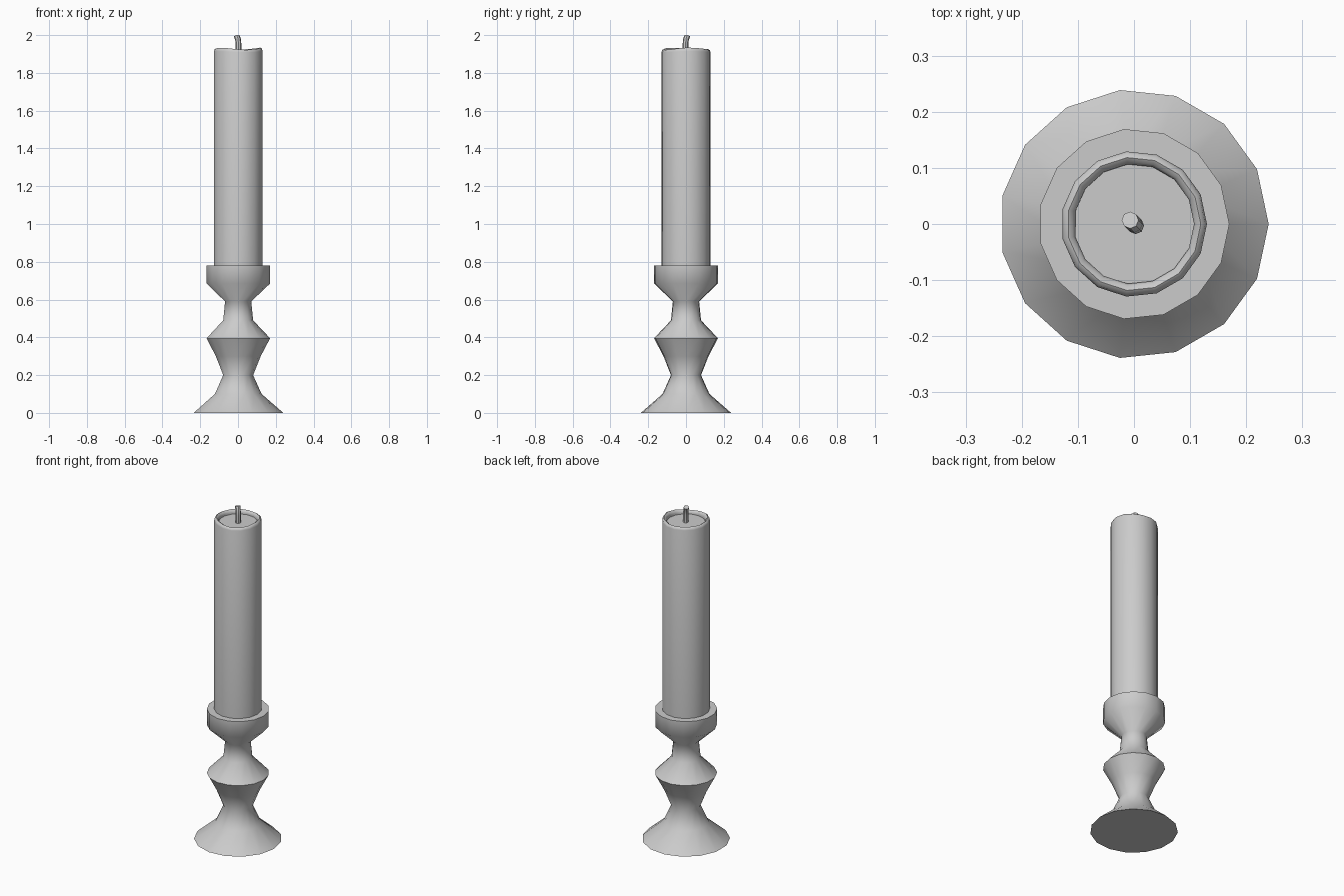
import bpy, bmesh, math
from mathutils import Vector

if "Cube" in bpy.data.objects:
    bpy.data.objects.remove(bpy.data.objects["Cube"])

SIDES = 15


def finish(name, bm, angle):
    bmesh.ops.recalc_face_normals(bm, faces=bm.faces)
    mesh = bpy.data.meshes.new(name)
    bm.to_mesh(mesh)
    bm.free()
    obj = bpy.data.objects.new(name, mesh)
    bpy.context.collection.objects.link(obj)
    bpy.ops.object.select_all(action='DESELECT')
    obj.select_set(True)
    bpy.context.view_layer.objects.active = obj
    bpy.ops.object.shade_smooth_by_angle(angle=math.radians(angle))
    return obj


def skin_rings(name, rings, angle, cap_start=True):
    """Bridge a list of closed point rings and cap the ends."""
    bm = bmesh.new()
    loops = [[bm.verts.new(p) for p in ring] for ring in rings]
    n = len(loops[0])
    for a, b in zip(loops, loops[1:]):
        for i in range(n):
            j = (i + 1) % n
            bm.faces.new((a[i], a[j], b[j], b[i]))
    if cap_start:
        bm.faces.new(loops[0][::-1])
    bm.faces.new(loops[-1])
    return finish(name, bm, angle)


def ring(r, z, wave=0.0, n=SIDES):
    pts = []
    for i in range(n):
        t = 2 * math.pi * i / n
        dz = wave * (math.sin(2 * t + 0.9) + 0.6 * math.cos(3 * t))
        pts.append(Vector((r * math.cos(t), r * math.sin(t), z + dz)))
    return pts


# Turned candlestick with flared foot, bulb and cup
holder = [(0.24, 0), (0.125, 0.1), (0.08, 0.2), (0.12, 0.3), (0.17, 0.395),
          (0.08, 0.49), (0.07, 0.59), (0.17, 0.685), (0.17, 0.78)]
skin_rings("candle_holder", [ring(r, z) for r, z in holder], 60)

# Candle with a soft uneven rim around a shallow pool
candle = [(0.13, 0.78, 0), (0.13, 1.912, 0.002), (0.127, 1.923, 0.004),
          (0.119, 1.928, 0.004), (0.111, 1.923, 0.004), (0.107, 1.912, 0.002),
          (0.107, 1.902, 0)]
skin_rings("candle", [ring(*c) for c in candle], 50)

# Bent wick
path = [(0.003, -0.003, 1.90), (0.003, -0.003, 1.95),
        (0.0, 0.0, 1.978), (-0.007, 0.007, 1.996)]
tilts = [0, 0, 0.25, 0.35]
wick = []
for (x, y, z), tilt in zip(path, tilts):
    pts = ring(0.015, 0, n=8)
    wick.append([Vector((p.x + x, p.y + y, z + tilt * (p.x - p.y) * 0.7)) for p in pts])
skin_rings("wick", wick, 40)
